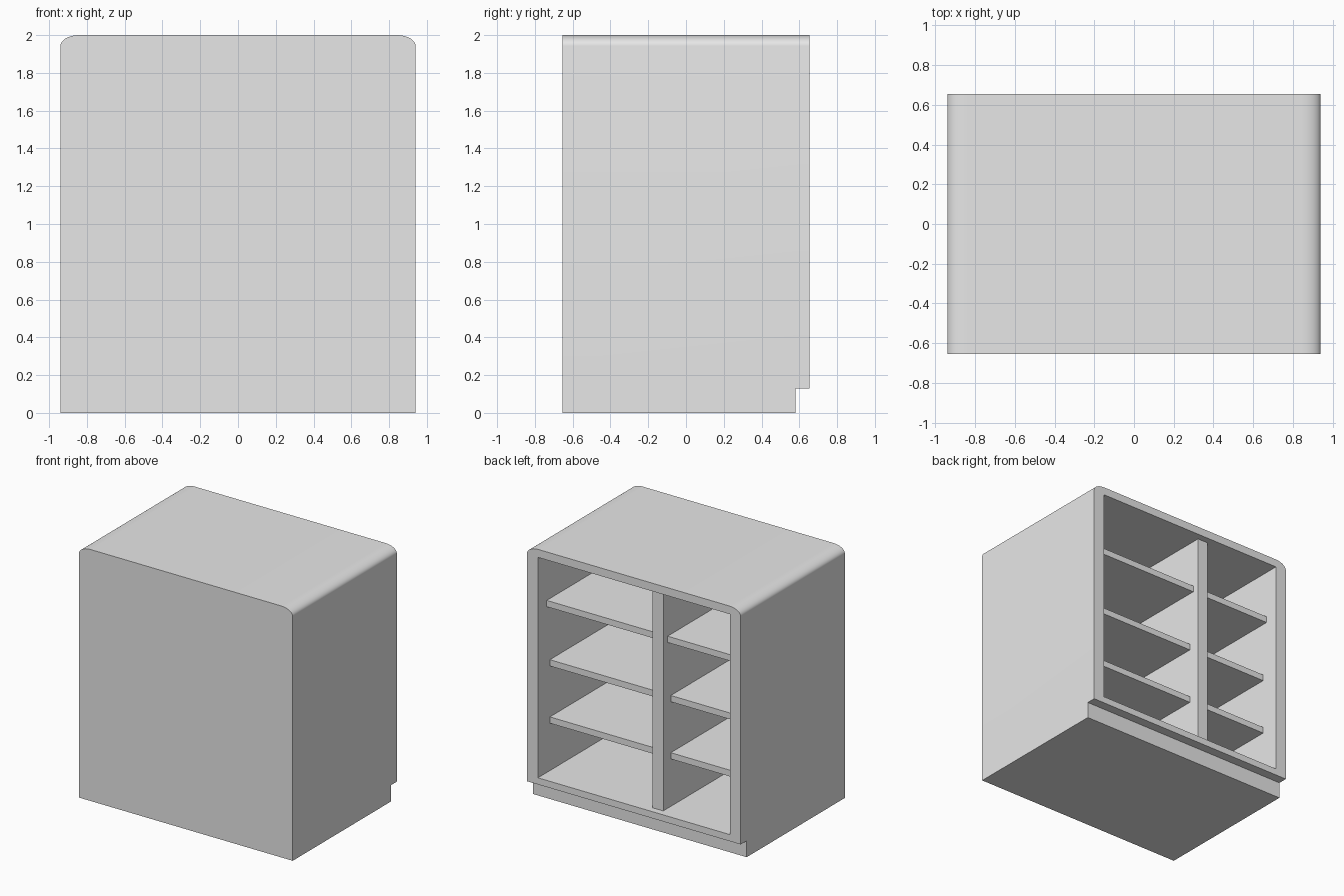
import bpy, bmesh, math

if "Cube" in bpy.data.objects:
    bpy.data.objects.remove(bpy.data.objects["Cube"], do_unlink=True)

# Overall sizes
HALF_W, HALF_D, HEIGHT = 0.94, 0.655, 2.0
SIDE, FRONT = 0.096, 0.065
FLOOR, CEILING = 0.183, 1.936
KICK_H, KICK_D = 0.13, 0.075
ROUND_X, ROUND_Z = 0.1, 0.057
INNER_X = HALF_W - SIDE
INNER_FRONT = -HALF_D + FRONT
DIVIDER = (-0.22, -0.125)

grey = bpy.data.materials.new("light grey")
grey.use_nodes = True
colour = (0.8, 0.8, 0.8, 1)
grey.diffuse_color = colour
grey.node_tree.nodes["Principled BSDF"].inputs["Base Color"].default_value = colour


def finish(name, bm):
    bmesh.ops.recalc_face_normals(bm, faces=bm.faces)
    mesh = bpy.data.meshes.new(name)
    bm.to_mesh(mesh)
    bm.free()
    mesh.materials.append(grey)
    obj = bpy.data.objects.new(name, mesh)
    bpy.context.collection.objects.link(obj)
    return obj


def box(name, x, y, z):
    """Box from its (low, high) range on each axis."""
    bm = bmesh.new()
    bmesh.ops.create_cube(bm, size=1)
    for v in bm.verts:
        v.co = [r[0] if c < 0 else r[1] for c, r in zip(v.co, (x, y, z))]
    return finish(name, bm)


# Cabinet body: rounded-top outline extruded front to back
bm = bmesh.new()
steps = 12
right = [(HALF_W, 0)]
for i in range(steps + 1):
    a = math.pi / 2 * i / steps
    right.append((HALF_W - ROUND_X * (1 - math.cos(a)),
                  HEIGHT - ROUND_Z * (1 - math.sin(a))))
outline = right + [(-x, z) for x, z in reversed(right)]
face = bm.faces.new([bm.verts.new((x, -HALF_D, z)) for x, z in outline])
extruded = bmesh.ops.extrude_face_region(bm, geom=[face], use_keep_orig=True)["geom"]
bmesh.ops.translate(bm, vec=(0, 2 * HALF_D, 0),
                    verts=[g for g in extruded if isinstance(g, bmesh.types.BMVert)])
body = finish("cabinet_body", bm)

# Cut the open storage space and the toe recess
cutters = [
    box("storage_cutter", (-INNER_X, INNER_X), (INNER_FRONT, 1), (FLOOR, CEILING)),
    box("toe_cutter", (-1.2, 1.2), (HALF_D - KICK_D, 1), (-0.2, KICK_H)),
]
bpy.context.view_layer.objects.active = body
for cutter in cutters:
    cutter.hide_render = True
    mod = body.modifiers.new("cut", "BOOLEAN")
    mod.operation = "DIFFERENCE"
    mod.solver = "EXACT"
    mod.object = cutter
    bpy.ops.object.modifier_apply(modifier=mod.name)
    bpy.data.objects.remove(cutter, do_unlink=True)

bpy.ops.object.select_all(action="DESELECT")
body.select_set(True)
bpy.ops.object.shade_smooth_by_angle(angle=math.radians(30))

# Upright divider, set back from the opening
box("divider", DIVIDER, (INNER_FRONT, HALF_D - 0.055), (FLOOR, CEILING))

# Shelves on both sides of the divider; the top one is deeper
for level, top, setback in (("lower", 0.61, 0.15), ("middle", 1.065, 0.15), ("upper", 1.552, 0.11)):
    for side, span in (("left", (DIVIDER[1], INNER_X)), ("right", (-INNER_X, DIVIDER[0]))):
        box(f"{level}_{side}_shelf", span,
            (INNER_FRONT, HALF_D - setback), (top - 0.05, top))
